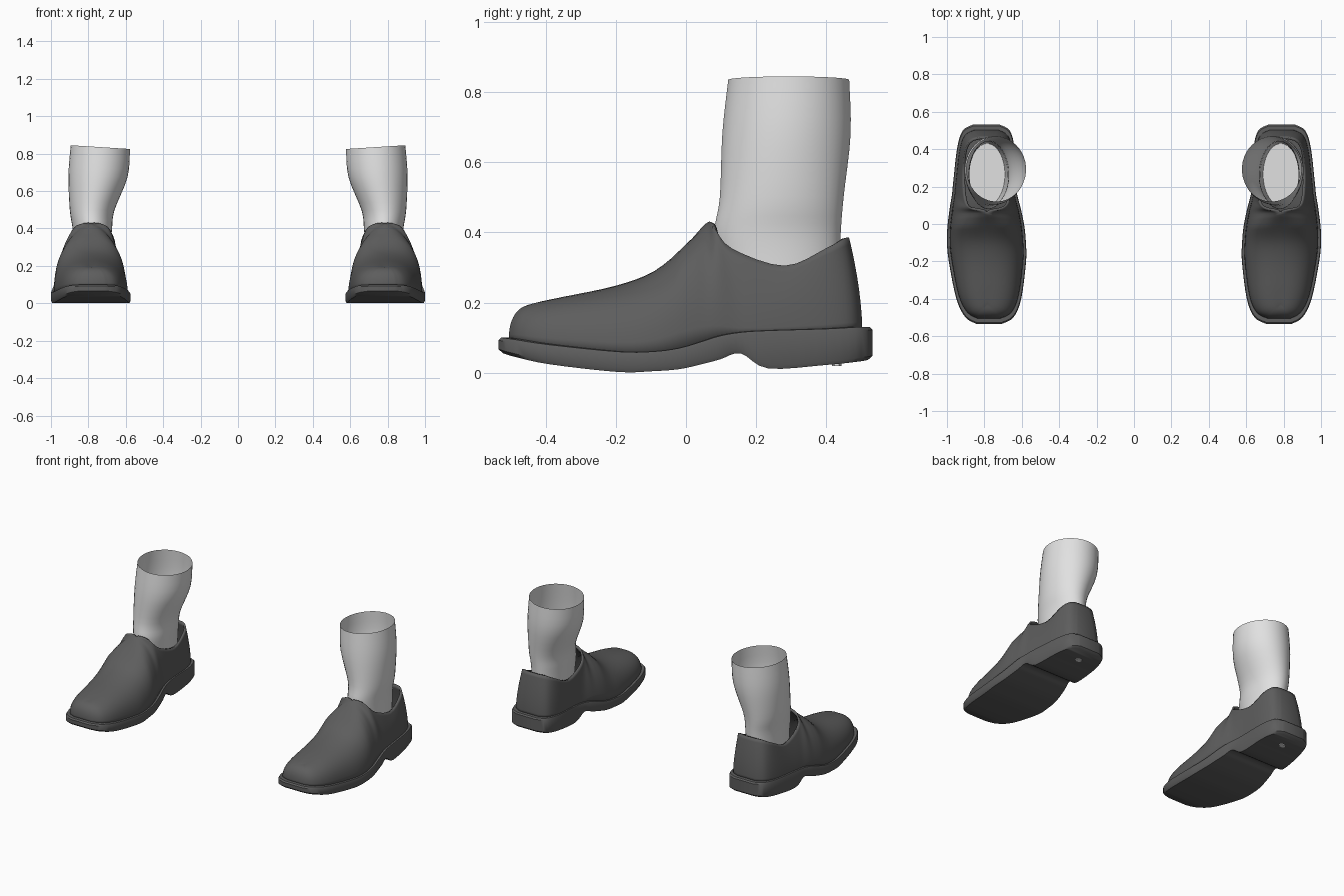
import bpy, bmesh, math

cube = bpy.data.objects.get("Cube")
if cube:
    bpy.data.objects.remove(cube, do_unlink=True)


def material(name, value):
    mat = bpy.data.materials.new(name)
    colour = (value, value, value, 1)
    mat.diffuse_color = colour
    mat.use_nodes = True
    bsdf = mat.node_tree.nodes["Principled BSDF"]
    bsdf.inputs["Base Color"].default_value = colour
    bsdf.inputs["Roughness"].default_value = 0.7
    return mat


LEATHER = material("dark grey leather", 0.11)
SOCK = material("pale grey sock", 0.75)


def refine(rows, steps):
    """Catmull-Rom interpolation through rows of numbers."""
    out = []
    last = len(rows) - 1
    for i in range(last):
        p0, p1, p2, p3 = (rows[min(max(i + k, 0), last)] for k in (-1, 0, 1, 2))
        for s in range(steps):
            t = s / steps
            out.append([b + 0.5 * t * (c - a + t * (2*a - 5*b + 4*c - d + t * (3*(b - c) + d - a)))
                        for a, b, c, d in zip(p0, p1, p2, p3)])
    out.append(rows[-1])
    return out


def loft(name, rings, mat, side, caps="", angle=40):
    """Skin closed rings; caps 'b' and 't' close the ends with cross strips."""
    bm = bmesh.new()
    loops = [[bm.verts.new((side * x, y, z)) for x, y, z in ring] for ring in rings]
    n = len(rings[0])
    for a, b in zip(loops, loops[1:]):
        for i in range(n):
            j = (i + 1) % n
            bm.faces.new((a[i], a[j], b[j], b[i]))
    for key, ring in (("b", loops[0]), ("t", loops[-1])):
        if key in caps:
            for i in range(n // 2 - 1):
                bm.faces.new((ring[i], ring[i + 1], ring[n - 2 - i], ring[n - 1 - i]))
    bmesh.ops.remove_doubles(bm, verts=bm.verts, dist=0.0005)
    bmesh.ops.recalc_face_normals(bm, faces=bm.faces)
    mesh = bpy.data.meshes.new(name)
    bm.to_mesh(mesh)
    bm.free()
    obj = bpy.data.objects.new(name, mesh)
    bpy.context.collection.objects.link(obj)
    mesh.materials.append(mat)
    bpy.ops.object.select_all(action="DESELECT")
    obj.select_set(True)
    bpy.context.view_layer.objects.active = obj
    bpy.ops.object.shade_smooth_by_angle(angle=math.radians(angle))
    return obj


# Shoe stations, toe to heel: y, inner x, outer x, sole bottom z, sole top z,
# then ridge or collar y, z and half width
STATIONS = refine([
    (-.535, .71, .84, .055, .10, -.43, .195, 0),
    (-.50, .645, .90, .045, .095, -.41, .202, 0),
    (-.40, .603, .95, .024, .08, -.34, .218, 0),
    (-.20, .577, .99, .002, .06, -.20, .248, 0),
    (-.10, .578, 1.0, .004, .06, -.09, .29, 0),
    (-.02, .585, .998, .01, .07, .00, .365, 0),
    (.05, .598, .99, .025, .09, .06, .428, 0),
    (.10, .61, .983, .038, .105, .08, .415, .08),
    (.16, .625, .973, .055, .115, .13, .355, .12),
    (.24, .635, .965, .012, .12, .28, .305, .13),
    (.41, .64, .945, .022, .125, .40, .355, .118),
    (.50, .665, .915, .031, .13, .45, .382, .085),
    (.532, .72, .86, .036, .13, .465, .386, .035),
], 4)
CENTRE = 0.785


def sole_ring(scale, low, lift):
    """Outline ring following the sole's bottom (low) or top edge."""
    def point(s, x):
        return (CENTRE + (x - CENTRE) * scale, s[0] * scale, (s[3] if low else s[4]) + lift)
    return [point(s, s[1]) for s in STATIONS] + [point(s, s[2]) for s in reversed(STATIONS)]


def upper_point(s, x, sign, t):
    """Point at fraction t from the welt to the ridge or collar."""
    y, top_y, top_z = s[0], s[5], s[6]
    base = (CENTRE + (x - CENTRE) * 0.93, y * 0.945, s[4] - 0.008)
    top = (CENTRE + sign * max(s[7], 0), top_y, top_z)
    arch = min(max((0.16 - y) / 0.18, 0), 1)
    a = t * math.pi / 2
    across = arch * (1 - max(math.cos(a), 0) ** 0.85) + (1 - arch) * t ** 1.7
    rise = arch * math.sin(a) ** 0.85 + (1 - arch) * t
    return (base[0] + (top[0] - base[0]) * across,
            base[1] + (top[1] - base[1]) * across,
            base[2] + (top[2] - base[2]) * rise)


# Sock stations: z, front y, back y, inner x, outer x
SOCK_ROWS = refine([
    (.15, .10, .43, .69, .88),
    (.30, .09, .438, .68, .88),
    (.40, .08, .442, .673, .885),
    (.50, .096, .45, .66, .90),
    (.68, .103, .47, .59, .907),
    (.835, .12, .466, .577, .895),
], 4)


def ellipse_ring(z, y0, y1, x0, x1, tilt=0, n=40):
    ring = []
    for i in range(n):
        a = 2 * math.pi * (i + 0.5) / n
        c = math.cos(a)
        ring.append(((x0 + x1) / 2 + c * (x1 - x0) / 2,
                     (y0 + y1) / 2 + math.sin(a) * (y1 - y0) / 2, z + tilt * c))
    return ring


for side, label in ((1, "left"), (-1, "right")):
    # Sole with a rounded welt and raised heel
    loft(label + "_sole", [
        sole_ring(0.975, True, 0), sole_ring(1, True, 0.012),
        sole_ring(1, False, -0.008), sole_ring(0.985, False, 0),
        sole_ring(0.9, False, 0)], LEATHER, side, "bt")

    # Upper, arched over the foot and open at the collar
    rings = []
    for k in range(13):
        t = k / 12
        rings.append([upper_point(s, s[1], -1, t) for s in STATIONS]
                     + [upper_point(s, s[2], 1, t) for s in reversed(STATIONS)])
    upper = loft(label + "_upper", rings, LEATHER, side, angle=60)
    lining = upper.modifiers.new("lining", "SOLIDIFY")
    lining.thickness = 0.012
    lining.offset = -1

    # Sock, open at the top with a slanted rim
    loft(label + "_sock",
         [ellipse_ring(*row, tilt=0.01 * (row[0] / 0.835) ** 3) for row in SOCK_ROWS],
         SOCK, side, "b")

    # Small pale spot under the heel
    loft(label + "_heel_spot",
         [ellipse_ring(z, .415, .445, .765, .81, n=8) for z in (.019, .027)],
         SOCK, side, "bt")
